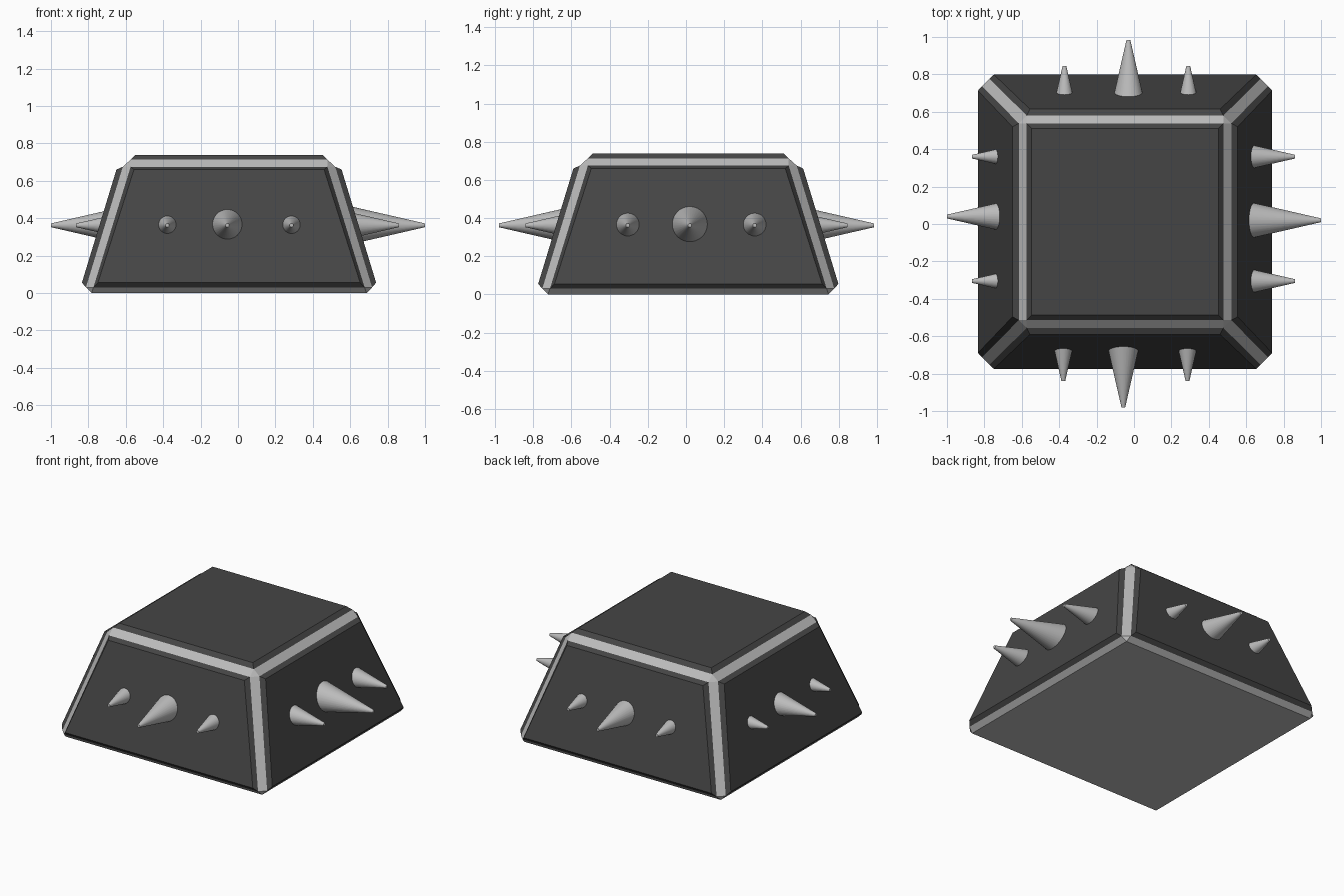
import bpy
import bmesh
from math import radians
from mathutils import Vector

cube = bpy.data.objects.get("Cube")
if cube:
    bpy.data.objects.remove(cube)


def make_material(name, value):
    mat = bpy.data.materials.new(name)
    mat.use_nodes = True
    colour = (value, value, value, 1)
    mat.diffuse_color = colour
    mat.node_tree.nodes["Principled BSDF"].inputs["Base Color"].default_value = colour
    return mat


silver = make_material("silver_metal", 0.5)
dark = make_material("dark_panel", 0.06)


def add_object(name, bm, materials):
    mesh = bpy.data.meshes.new(name)
    bm.to_mesh(mesh)
    bm.free()
    for mat in materials:
        mesh.materials.append(mat)
    obj = bpy.data.objects.new(name, mesh)
    bpy.context.collection.objects.link(obj)
    return obj


# Body: chamfered frustum with raised dark panels between silver edge strips
CENTRE = Vector((-0.048, 0.012, 0))
bm = bmesh.new()
rings = [(0.735, 0.735, 0), (0.765, 0.725, 0.03),
         (0.568, 0.526, 0.675), (0.526, 0.526, 0.713)]
for a, b, z in rings:
    for sx in (-1, 1):
        for sy in (-1, 1):
            for x, y in {(a, b), (b, a)}:
                bm.verts.new(CENTRE + Vector((sx * x, sy * y, z)))
bmesh.ops.convex_hull(bm, input=bm.verts[:])
bmesh.ops.dissolve_limit(bm, angle_limit=radians(2), verts=bm.verts[:], edges=bm.edges[:])
bmesh.ops.recalc_face_normals(bm, faces=bm.faces[:])

panels = [f for f in bm.faces if f.calc_area() > 0.3 and f.normal.z > -0.5]
for f in panels:
    is_top = f.normal.z > 0.9
    inset = bmesh.ops.inset_individual(bm, faces=[f], thickness=0.038 if is_top else 0.03,
                                       depth=0.026 if is_top else 0.028)
    for part in [f] + inset["faces"]:
        part.material_index = 1
add_object("body", bm, [silver, dark])


# Spikes: blunt cones driven through the side panels
def add_spike(name, direction, across, reach, length):
    bm = bmesh.new()
    tip = 0.01
    bmesh.ops.create_cone(bm, cap_ends=True, segments=32, radius1=tip + 0.23 * length,
                          radius2=tip, depth=length)
    obj = add_object(name, bm, [silver])
    d = Vector(direction)
    side = Vector((abs(d.y), abs(d.x), 0))
    obj.location = d * (reach - length / 2) + side * across + Vector((0, 0, 0.362))
    obj.rotation_euler = d.to_track_quat("Z", "Y").to_euler()
    bpy.context.view_layer.objects.active = obj
    obj.select_set(True)
    bpy.ops.object.shade_smooth_by_angle(angle=radians(35))
    obj.select_set(False)


# Side name, direction, large offset, large reach, small offsets, small reach
sides = [
    ("left", (1, 0, 0), 0.02, 1.0, (-0.305, 0.36), 0.86),
    ("right", (-1, 0, 0), 0.04, 1.0, (-0.305, 0.36), 0.865),
    ("front", (0, -1, 0), -0.057, 0.98, (-0.378, 0.286), 0.84),
    ("back", (0, 1, 0), -0.03, 0.985, (-0.372, 0.29), 0.845),
]
for side, direction, mid, mid_reach, offsets, reach in sides:
    add_spike(side + "_large_spike", direction, mid, mid_reach, 0.44)
    for i, offset in enumerate(offsets):
        add_spike(f"{side}_small_spike_{i + 1}", direction, offset, reach, 0.28)
